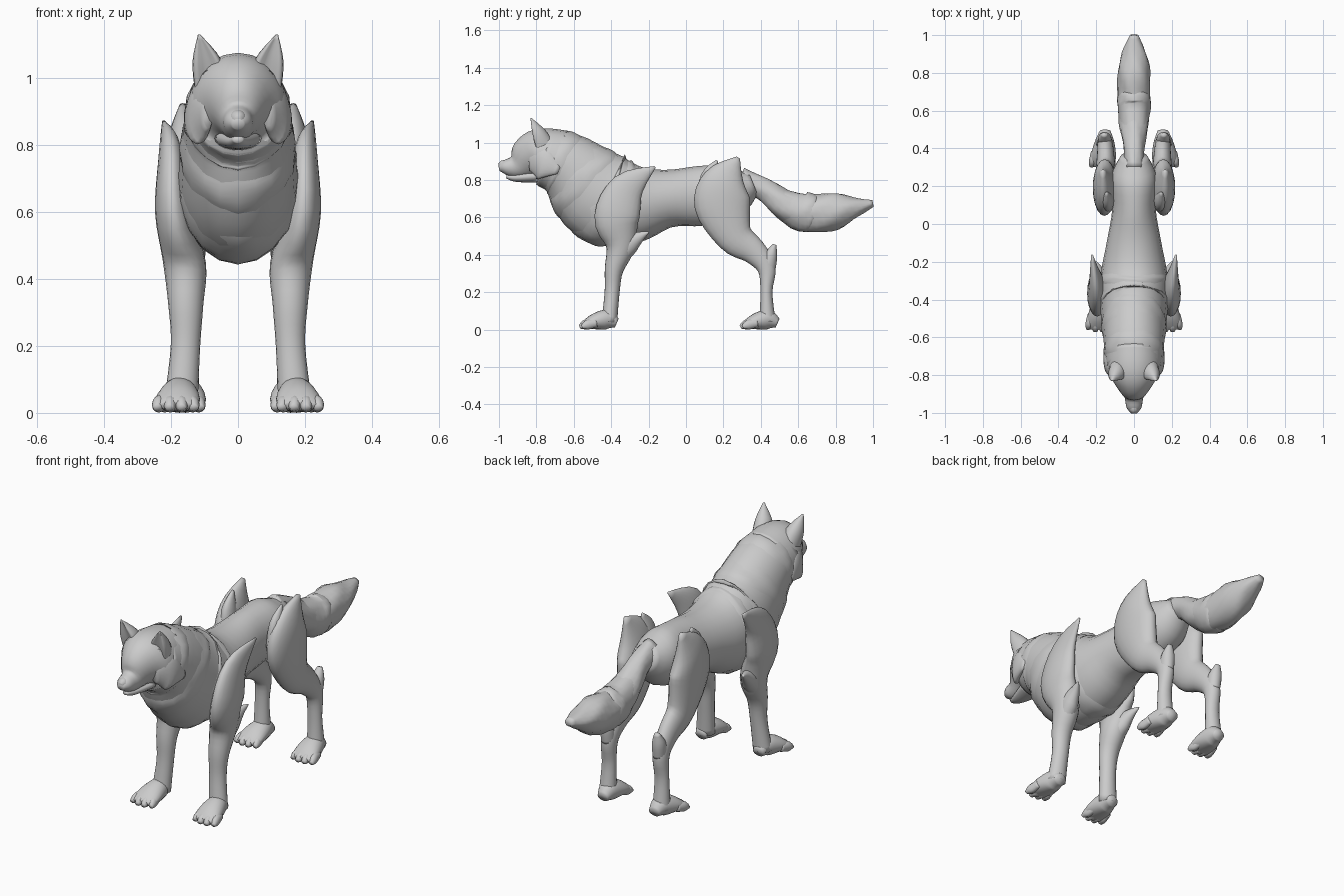
import bpy
from math import sin, cos, pi, hypot

default_cube = bpy.data.objects.get("Cube")
if default_cube:
    bpy.data.objects.remove(default_cube)

GREY = (.6, .6, .6, 1)
fur = bpy.data.materials.new("grey_fur")
fur.use_nodes = True
fur.diffuse_color = GREY
fur.node_tree.nodes["Principled BSDF"].inputs["Base Color"].default_value = GREY


def sample(points, u):
    """Point at fraction u of a smooth curve through the given tuples."""
    last = len(points) - 1
    segment = min(int(u * last), last - 1)
    t = u * last - segment
    before, start = points[max(segment - 1, 0)], points[segment]
    end, after = points[segment + 1], points[min(segment + 2, last)]
    result = []
    for a, b, c, d in zip(before, start, end, after):
        slope_in, slope_out = (c - a) / 2, (d - b) / 2
        bend = 3 * (c - b) - 2 * slope_in - slope_out
        twist = 2 * (b - c) + slope_in + slope_out
        result.append(b + t * (slope_in + t * (bend + t * twist)))
    return result


def smooth_path(points, steps=4):
    count = (len(points) - 1) * steps
    return [sample(points, k / count) for k in range(count + 1)]


def tube(name, path, x=(0, 0), sides=20, mirror=False, hollow=0, ripple=0):
    """Skin oval rings along a path of (y, z, radius, half width); x drifts along it."""
    rings = smooth_path(path)
    verts, faces = [], []
    final = len(rings) - 1
    for k, (y, z, radius, width) in enumerate(rings):
        behind, ahead = rings[max(k - 1, 0)], rings[min(k + 1, final)]
        run, rise = ahead[0] - behind[0], ahead[1] - behind[1]
        length = hypot(run, rise)
        centre_x = sample([(value,) for value in x], k / final)[0]
        for i in range(sides):
            angle = 2 * pi * i / sides
            swell = 1 + ripple * cos(5 * angle + k)
            up = radius * swell * (cos(angle) - hollow * max(0, cos(angle)) ** 3)
            side = max(width, .002) * swell * sin(angle)
            verts.append((centre_x + side,
                          y - up * rise / length,
                          z + up * run / length))
    for k in range(final):
        for i in range(sides):
            j = (i + 1) % sides
            near, far = k * sides, (k + 1) * sides
            faces.append((near + i, near + j, far + j, far + i))
    faces.append(list(reversed(range(sides))))
    faces.append(list(range(final * sides, final * sides + sides)))

    mesh = bpy.data.meshes.new(name)
    mesh.from_pydata(verts, [], faces)
    mesh.materials.append(fur)
    for polygon in mesh.polygons:
        polygon.use_smooth = True
    part = bpy.data.objects.new(name, mesh)
    bpy.context.collection.objects.link(part)
    if mirror:
        modifier = part.modifiers.new("other_side", "MIRROR")
        modifier.use_mirror_merge = False


def pair(name, path, x, **options):
    """A part and its twin on the other side."""
    tube(name, path, x, mirror=True, **options)


# Neck, chest, belly and rump
trunk = [(-.76, .92, .15, .148),
         (-.63, .87, .185, .16),
         (-.45, .71, .25, .178),
         (-.28, .675, .215, .178),
         (-.1, .7, .155, .145),
         (.08, .715, .16, .115),
         (.25, .74, .14, .12),
         (.36, .78, .06, .07)]
tube("trunk", trunk)

# Head from nose to nape, with jaw and nose pad
tube("head", [(-1, .862, .015, .018),
              (-.97, .868, .038, .04),
              (-.91, .873, .065, .053),
              (-.845, .912, .12, .098),
              (-.78, .925, .152, .142),
              (-.68, .9, .17, .145)])
tube("jaw", [(-.96, .818, .01, .015),
             (-.91, .812, .022, .036),
             (-.8, .82, .035, .07)])
tube("nose", [(-1, .872, .015, .012),
              (-.98, .878, .026, .025),
              (-.94, .89, .02, .02)])

# Brows, cheek fur and hollow ears
pair("brow", [(-.89, .94, .01, .01),
              (-.86, .97, .025, .025),
              (-.8, 1, .03, .03)], x=(.04, .08))
pair("cheek", [(-.84, .89, .04, .015),
               (-.77, .89, .09, .035),
               (-.68, .85, .02, .01)], x=(.09, .12, .152))
pair("ear", [(-.77, .97, .07, .045),
             (-.8, 1.05, .05, .044),
             (-.83, 1.13, .004, .004)], x=(.085, .092, .116), hollow=.8)

# Overlapping mane collars: stretches of the trunk with a flared rim
trunk_rings = smooth_path(trunk)
FLARE = (.94, 1, 1.025, .95)
for number, start in enumerate(range(1, 12, 3), 1):
    stretch = trunk_rings[start:start + len(FLARE)]
    collar = [(y, z, radius * grow, width * grow)
              for (y, z, radius, width), grow in zip(stretch, FLARE)]
    tube(f"mane_collar_{number}", collar, ripple=.012)

# Tail with an overlapping tuft at its bend
tube("tail", [(.29, .8, .065, .05),
              (.41, .755, .06, .056),
              (.53, .665, .08, .078),
              (.66, .62, .1, .085),
              (.8, .635, .098, .086),
              (.91, .655, .052, .062),
              (1, .675, .018, .022)], ripple=.04)
tube("tail_tuft", [(.45, .72, .05, .06),
                   (.6, .635, .1, .086),
                   (.67, .625, .104, .088),
                   (.7, .62, .08, .075)], ripple=.03)

# Front leg, its shoulder rising to a swept-back point
pair("front_leg", [(-.165, .87, .005, .005),
                   (-.31, .76, .09, .038),
                   (-.37, .6, .12, .053),
                   (-.35, .45, .08, .064),
                   (-.385, .32, .05, .052),
                   (-.395, .2, .04, .044),
                   (-.41, .04, .042, .05)],
     x=(.222, .2, .195, .16, .156, .157, .17))
pair("elbow_tuft", [(-.36, .36, .03, .04),
                    (-.31, .45, .055, .045),
                    (-.24, .5, .025, .022),
                    (-.2, .52, .004, .004)], x=(.16, .175, .2))

# Hind leg, its hip rising to a point and its hock to a tuft
pair("hind_leg", [(.28, .92, .01, .01),
                  (.21, .8, .115, .052),
                  (.195, .67, .15, .062),
                  (.26, .5, .1, .055),
                  (.36, .42, .07, .046),
                  (.43, .33, .05, .04),
                  (.43, .2, .032, .038),
                  (.435, .04, .045, .045)], x=(.165, .15, .16))
pair("hip_tuft", [(.165, .905, .005, .005),
                  (.13, .82, .05, .03),
                  (.12, .7, .06, .04)], x=(.145, .14))
pair("hock_tuft", [(.435, .33, .045, .036),
                   (.455, .4, .034, .034),
                   (.474, .455, .01, .014)], x=(.153, .158))


def foot(name, heel, x):
    """A wedge-shaped foot splaying forward from the heel, with four low toes."""
    pair(name, [(heel, .035, .025, .03),
                (heel - .05, .053, .052, .05),
                (heel - .11, .045, .045, .064),
                (heel - .16, .03, .028, .066),
                (heel - .185, .022, .015, .05)], x=(x - .015, x))
    for toe in range(4):
        spread = (toe - 1.5) * .037
        tip = heel - .205 + abs(spread) / 3
        pair(f"{name}_toe_{toe + 1}", [(tip + .08, .035, .02, .015),
                                       (tip + .03, .026, .026, .021),
                                       (tip, .014, .01, .012)],
             x=(x + spread * .8, x + spread), sides=12)


foot("front_foot", -.37, .186)
foot("hind_foot", .49, .168)
